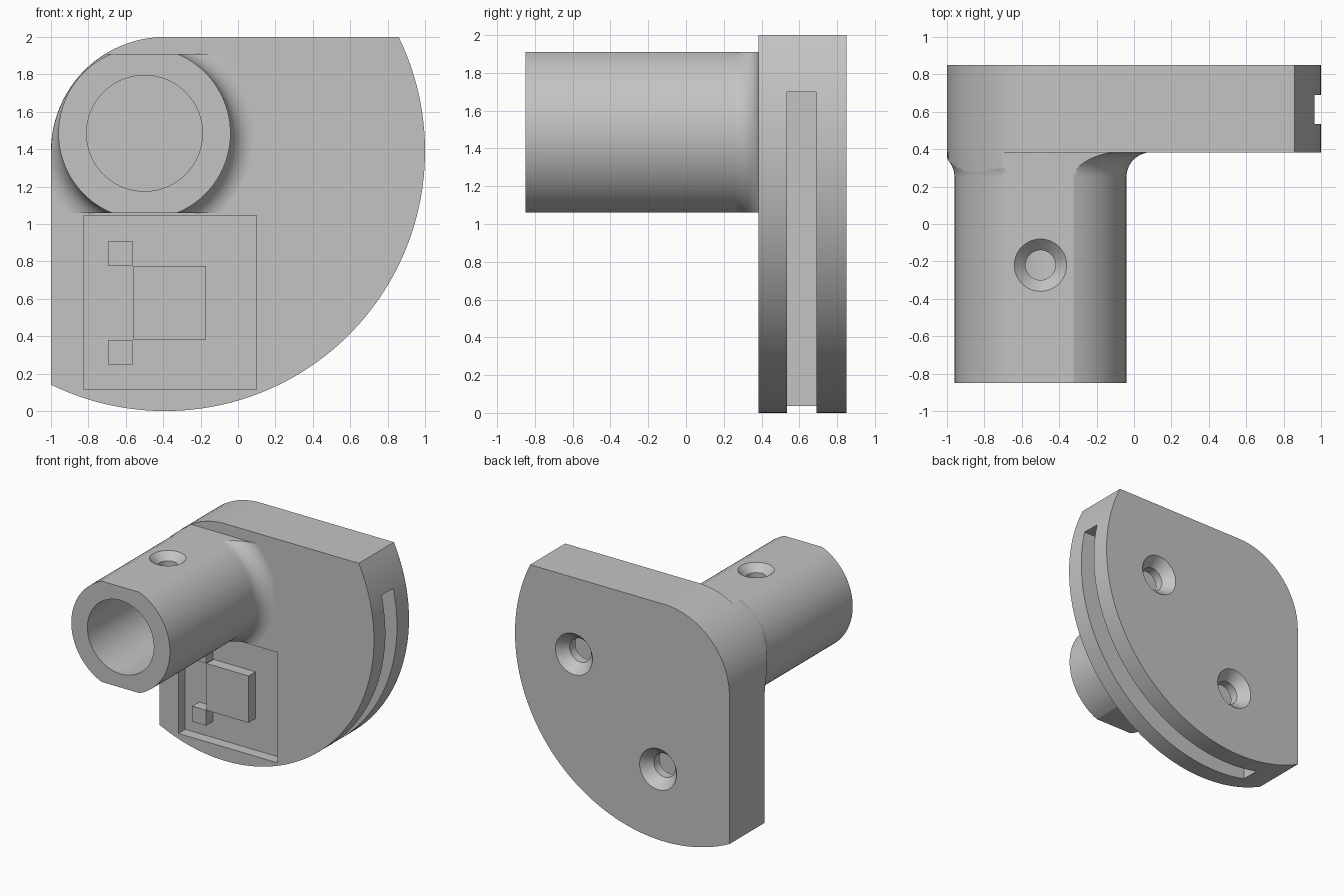
import bpy, bmesh, math
from mathutils import Vector

cube = bpy.data.objects.get("Cube")
if cube:
    bpy.data.objects.remove(cube, do_unlink=True)

grey = bpy.data.materials.new("plain grey")
grey.use_nodes = True
colour = (0.55, 0.55, 0.55, 1)
grey.diffuse_color = colour
grey.node_tree.nodes["Principled BSDF"].inputs["Base Color"].default_value = colour


def finish(name, bm):
    bmesh.ops.recalc_face_normals(bm, faces=bm.faces)
    mesh = bpy.data.meshes.new(name)
    bm.to_mesh(mesh)
    bm.free()
    mesh.materials.append(grey)
    obj = bpy.data.objects.new(name, mesh)
    bpy.context.collection.objects.link(obj)
    return obj


def box(name, x, y, z):
    bm = bmesh.new()
    bmesh.ops.create_cube(bm, size=1)
    for v in bm.verts:
        v.co = Vector([(a + b) / 2 + c * (b - a) for (a, b), c in zip((x, y, z), v.co)])
    return finish(name, bm)


def prism(name, outline, y0, y1):
    bm = bmesh.new()
    face = bm.faces.new([bm.verts.new((x, y0, z)) for x, z in outline])
    out = bmesh.ops.extrude_face_region(bm, geom=[face])
    for v in out["geom"]:
        if isinstance(v, bmesh.types.BMVert):
            v.co.y = y1
    return finish(name, bm)


def lathe(name, centre, axis, profile, sides):
    """Closed solid of (radius, position) rings around the y or z axis."""
    bm = bmesh.new()
    rings = []
    for r, t in profile:
        ring = []
        for i in range(sides):
            a = math.tau * i / sides
            p, q = centre[0] + r * math.cos(a), centre[1] + r * math.sin(a)
            ring.append(bm.verts.new((p, t, q) if axis == "y" else (p, q, t)))
        rings.append(ring)
    for low, high in zip(rings, rings[1:]):
        for i in range(sides):
            j = (i + 1) % sides
            bm.faces.new((low[i], low[j], high[j], high[i]))
    bm.faces.new(rings[0])
    bm.faces.new(rings[-1])
    return finish(name, bm)


def boolean(obj, tool, operation):
    mod = obj.modifiers.new("cut", "BOOLEAN")
    mod.operation, mod.solver, mod.object = operation, "EXACT", tool
    bpy.context.view_layer.objects.active = obj
    bpy.ops.object.modifier_apply(modifier=mod.name)
    bpy.data.objects.remove(tool, do_unlink=True)


# Plate outline: large arc, straight top and left, rounded upper corner
CX, CZ, R, CORNER = -0.39, 1.39, 1.39, 0.61
FRONT, BACK = 0.383, 0.85
start = math.atan2(-1.249, -CORNER)
end = math.asin(CORNER / R)


def arc(radius, a, b, steps):
    return [(CX + radius * math.cos(a + (b - a) * i / steps),
             CZ + radius * math.sin(a + (b - a) * i / steps)) for i in range(steps + 1)]


outline = arc(R, start, end, 72) + arc(CORNER, math.pi / 2, math.pi, 24)
bracket = prism("mounting_bracket", outline, FRONT, BACK)

# Stem: round tube flaring into the plate, flattened above and below
SX, SZ, SR, FILLET = -0.5, 1.485, 0.46, 0.13
profile = [(SR, -BACK)]
for i in range(11):
    a = math.pi / 2 * i / 10
    profile.append((SR + FILLET * (1 - math.cos(a)), FRONT - FILLET * (1 - math.sin(a))))
profile.append((SR + FILLET, FRONT + 0.02))
stem = lathe("stem", (SX, SZ), "y", profile, 96)
boolean(stem, box("flats", (-2, 2), (-1, 1), (1.06, 1.91)), "INTERSECT")
inset = [(CX + (x - CX) * 0.998, CZ + (z - CZ) * 0.998) for x, z in outline]
boolean(stem, prism("edge_trim", inset, -1, 1), "INTERSECT")
boolean(bracket, stem, "UNION")

# Stem bore and countersunk set screw hole
boolean(bracket, lathe("bore", (SX, SZ), "y", [(0.31, -1), (0.31, FRONT)], 64), "DIFFERENCE")
boolean(bracket, lathe("set_screw", (SX, -0.22), "z",
        [(0.14, 2), (0.14, 1.91), (0.08, 1.85), (0.08, 1.6)], 40), "DIFFERENCE")

# Deep panel slot open along the curved edge
boolean(bracket, box("slot", (-0.7, 2), (0.535, 0.69), (-1, 1.7)), "DIFFERENCE")

# Countersunk holes from the back into the slot
for hole in ((0.45, 1.355), (-0.335, 0.595)):
    boolean(bracket, lathe("screw_hole", hole, "y",
            [(0.173, 1), (0.173, BACK), (0.1, 0.765), (0.1, 0.6)], 40), "DIFFERENCE")

# Shallow front recess with three raised blocks
FLOOR = 0.475
boolean(bracket, box("recess", (-0.825, 0.1), (0, FLOOR), (0.115, 1.045)), "DIFFERENCE")
parts = [bracket, box("large_block", (-0.56, -0.17), (FRONT, FLOOR), (0.38, 0.775))]
for name, z in (("lower_block", (0.25, 0.38)), ("upper_block", (0.775, 0.91))):
    parts.append(box(name, (-0.695, -0.565), (FRONT, FLOOR), z))

# Smooth curves with crisp edges
bpy.ops.object.select_all(action="DESELECT")
for obj in parts:
    obj.select_set(True)
bpy.context.view_layer.objects.active = bracket
bpy.ops.object.shade_smooth_by_angle(angle=math.radians(25))
weighted = bracket.modifiers.new("flat_faces", "WEIGHTED_NORMAL")
weighted.keep_sharp = True
